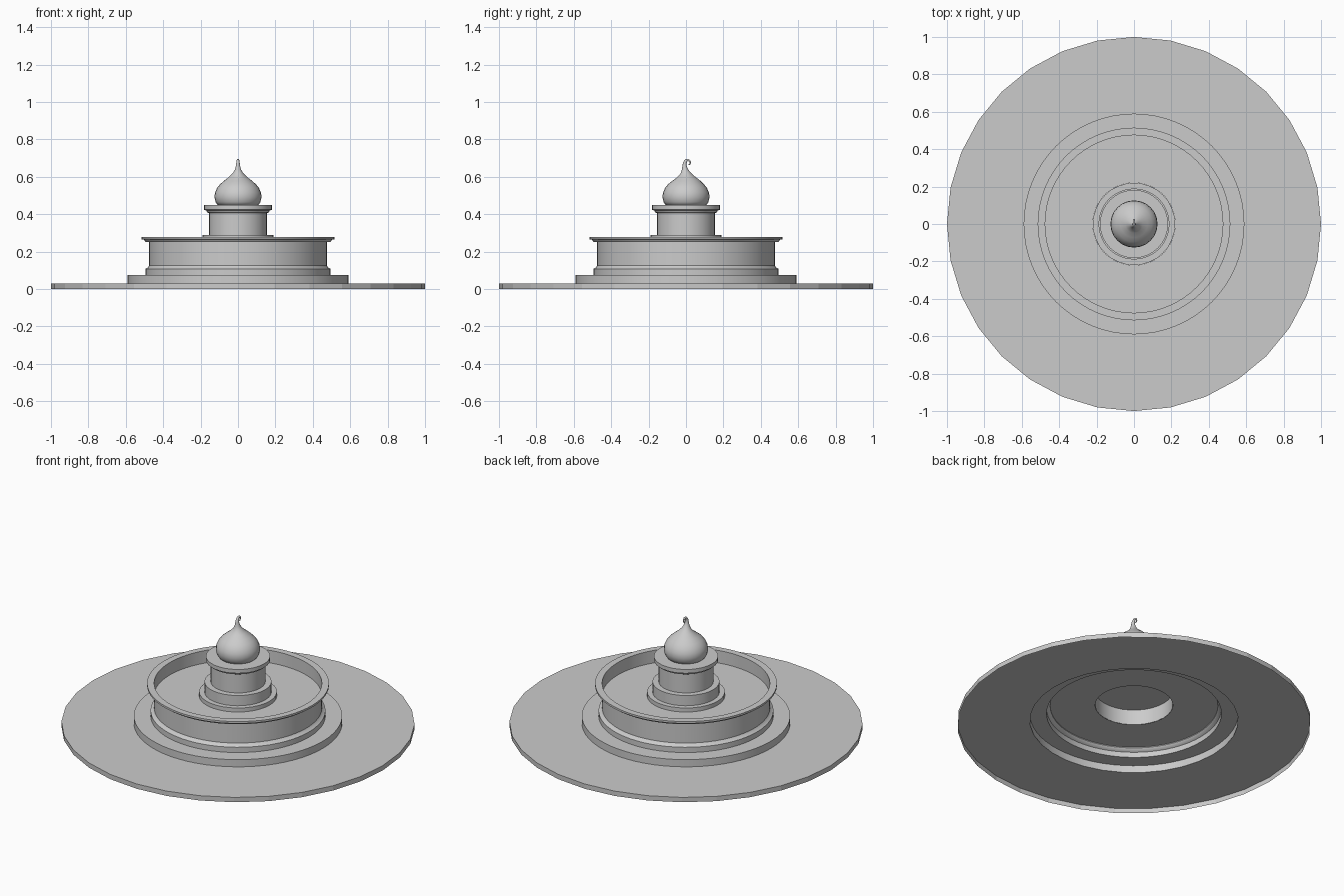
import bpy, bmesh, math
from mathutils import Vector

if "Cube" in bpy.data.objects:
    bpy.data.objects.remove(bpy.data.objects["Cube"])


def finish(name, bm, angle):
    bmesh.ops.recalc_face_normals(bm, faces=bm.faces)
    mesh = bpy.data.meshes.new(name)
    bm.to_mesh(mesh)
    bm.free()
    ob = bpy.data.objects.new(name, mesh)
    bpy.context.collection.objects.link(ob)
    bpy.ops.object.select_all(action='DESELECT')
    ob.select_set(True)
    bpy.context.view_layer.objects.active = ob
    bpy.ops.object.shade_smooth_by_angle(angle=math.radians(angle))
    return ob


def bridge(bm, rings):
    n = len(rings[0])
    for a, b in zip(rings, rings[1:]):
        for i in range(n):
            j = (i + 1) % n
            bm.faces.new((a[i], a[j], b[j], b[i]))


def lathe(name, profile, sides, cap=False, angle=30):
    """Revolve a (radius, z) profile about the z axis."""
    bm = bmesh.new()
    turns = [2 * math.pi * i / sides for i in range(sides)]
    rings = [[bm.verts.new((r * math.cos(t), r * math.sin(t), z)) for t in turns]
             for r, z in profile]
    bridge(bm, rings)
    if cap:
        bm.faces.new(rings[-1])
    return finish(name, bm, angle)


def sweep(name, path, sides):
    """Sweep a circle along a (y, z, radius) path in the yz plane."""
    bm = bmesh.new()
    pts = [Vector((0, y, z)) for y, z, r in path]
    rings = []
    for k, (p, (_, _, r)) in enumerate(zip(pts, path)):
        tangent = pts[min(k + 1, len(pts) - 1)] - pts[max(k - 1, 0)]
        side = tangent.cross(Vector((1, 0, 0))).normalized()
        rings.append([bm.verts.new(p + r * (Vector((1, 0, 0)) * math.cos(t) + side * math.sin(t)))
                      for t in (2 * math.pi * i / sides for i in range(sides))])
    bridge(bm, rings)
    bm.faces.new(rings[0])
    bm.faces.new(rings[-1])
    return finish(name, bm, 60)


# Paved disc, open underneath
lathe("paving_disc", [(1, 0), (1, 0.03), (0.59, 0.03)], 32, angle=5)

# Step, basin wall, rim and basin floor
lathe("basin", [(0.59, 0.03), (0.59, 0.075), (0.495, 0.075), (0.495, 0.108),
                (0.482, 0.115), (0.475, 0.125), (0.475, 0.25), (0.495, 0.252),
                (0.503, 0.264), (0.515, 0.266), (0.515, 0.278), (0.475, 0.278),
                (0.475, 0.13), (0.22, 0.13)], 64)

# Water surface
lathe("water", [(0.475, 0.2), (0.22, 0.2)], 64)

# Pedestal foot, column and top slab
lathe("pedestal_foot", [(0.22, 0.13), (0.22, 0.225)], 32, cap=True)
lathe("column", [(0.19, 0.225), (0.19, 0.289), (0.155, 0.289), (0.155, 0.405),
                 (0.165, 0.41), (0.17, 0.42), (0.182, 0.424), (0.182, 0.448)],
      32, cap=True)

# Bulb with a curled tip
sweep("curled_bulb", [(0, 0.447, 0.108), (0, 0.465, 0.12), (0, 0.49, 0.126),
                      (0, 0.515, 0.123), (0, 0.54, 0.112), (0, 0.56, 0.096),
                      (0, 0.58, 0.073), (-0.001, 0.6, 0.047), (-0.003, 0.62, 0.027),
                      (-0.006, 0.64, 0.016), (-0.008, 0.66, 0.011), (-0.006, 0.677, 0.009),
                      (0.002, 0.688, 0.007), (0.012, 0.69, 0.006), (0.02, 0.684, 0.005),
                      (0.023, 0.674, 0.004), (0.019, 0.665, 0.003), (0.011, 0.664, 0.002)],
      24)
